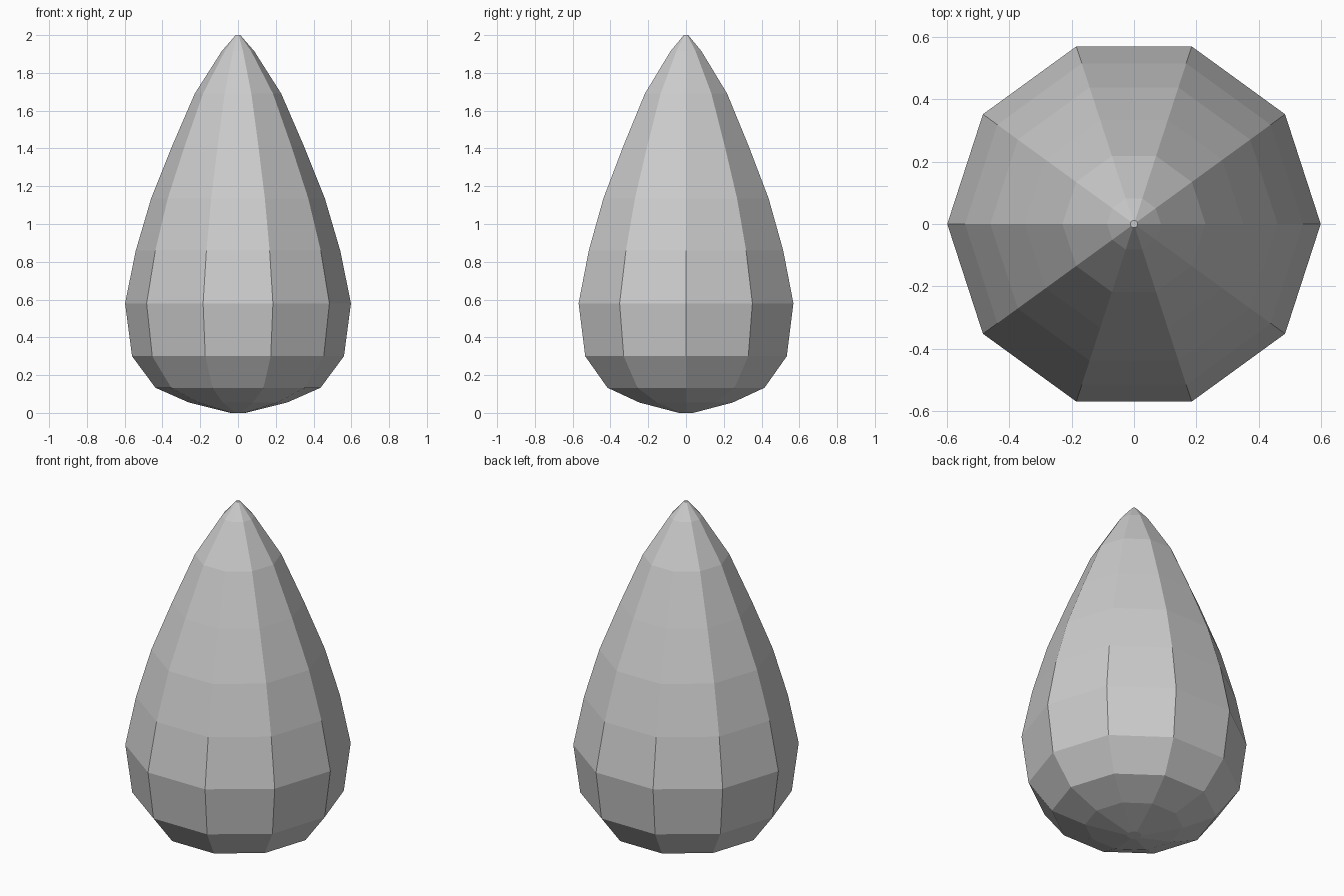
import bpy, bmesh
from math import cos, sin, pi

if "Cube" in bpy.data.objects:
    bpy.data.objects.remove(bpy.data.objects["Cube"])

SIDES = 10
# Teardrop profile: (radius, height) from base to tip
PROFILE = [(0.04, 0.0), (0.26, 0.055), (0.437, 0.133), (0.561, 0.30),
           (0.598, 0.58), (0.541, 0.86), (0.46, 1.135), (0.35, 1.41),
           (0.229, 1.69), (0.086, 1.915), (0.012, 2.0)]

# Ten-sided lathed body with small flat caps at both ends
bm = bmesh.new()
rings = [[bm.verts.new((r * cos(2 * pi * i / SIDES), r * sin(2 * pi * i / SIDES), z))
          for i in range(SIDES)] for r, z in PROFILE]
for low, high in zip(rings, rings[1:]):
    for i in range(SIDES):
        j = (i + 1) % SIDES
        bm.faces.new((low[i], low[j], high[j], high[i]))
bm.faces.new(rings[0][::-1])
bm.faces.new(rings[-1])

mesh = bpy.data.meshes.new("teardrop_body")
bm.to_mesh(mesh)
bm.free()
bpy.context.collection.objects.link(bpy.data.objects.new("teardrop_body", mesh))
